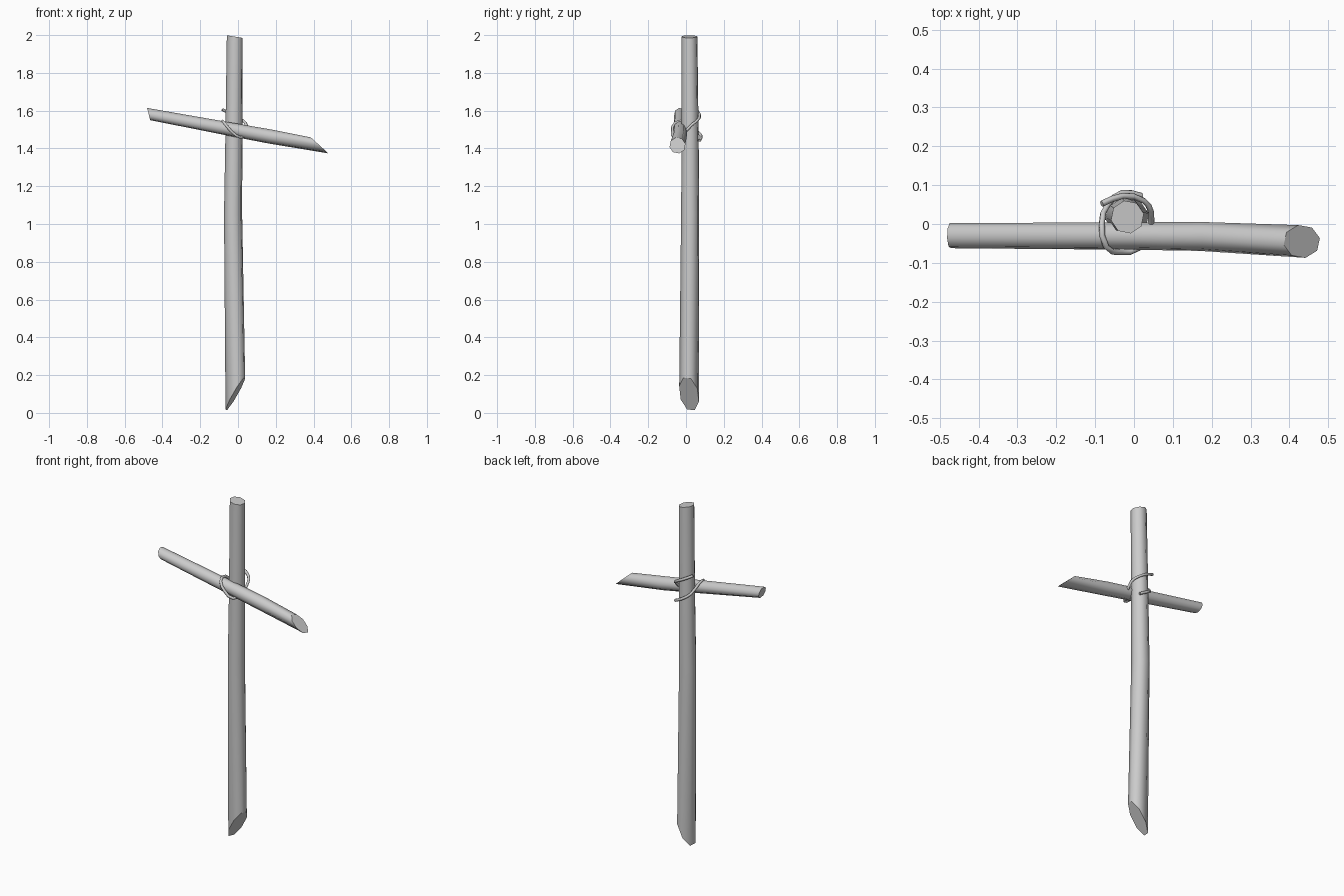
import bpy, bmesh, math
from mathutils import Vector

if "Cube" in bpy.data.objects:
    bpy.data.objects.remove(bpy.data.objects["Cube"])


def stick(name, stations, along_x=False, sides=8, phase=0.0):
    """Loft rings; station = (centre, radius, (slope_a, slope_b)) where slopes tilt the ring."""
    bm = bmesh.new()
    rings = []
    for centre, r, (sa, sb) in stations:
        ring = []
        for i in range(sides):
            t = 2 * math.pi * i / sides + phase
            a, b = r * math.cos(t), r * math.sin(t)
            d = sa * a + sb * b
            off = Vector((d, a, b)) if along_x else Vector((a, b, d))
            ring.append(bm.verts.new(Vector(centre) + off))
        rings.append(ring)
    for lo, hi in zip(rings, rings[1:]):
        for i in range(sides):
            j = (i + 1) % sides
            bm.faces.new((lo[i], lo[j], hi[j], hi[i])).smooth = True
    # flat cut ends with sharp rims
    for ring in (rings[0][::-1], rings[-1]):
        cap = bm.faces.new(ring)
        for e in cap.edges:
            e.smooth = False
    bmesh.ops.recalc_face_normals(bm, faces=bm.faces)
    me = bpy.data.meshes.new(name)
    bm.to_mesh(me)
    bm.free()
    ob = bpy.data.objects.new(name, me)
    bpy.context.collection.objects.link(ob)
    return ob


# Upright stake with a slanted point at the bottom
stick("upright_post", [
    ((-0.014, 0.016, 0.10), 0.053, (1.65, -0.45)),
    ((-0.026, 0.022, 1.05), 0.049, (0, 0)),
    ((-0.022, 0.022, 1.45), 0.046, (0, 0)),
    ((-0.017, 0.018, 1.992), 0.043, (-0.17, 0)),
], phase=0.2)

# Crooked cross bar, cut diagonally at the right end
stick("cross_bar", [
    ((-0.473, -0.030, 1.582), 0.033, (0, -0.25)),
    ((0.0, -0.031, 1.494), 0.036, (0, 0.2)),
    ((0.17, -0.032, 1.463), 0.038, (0, 0.15)),
    ((0.432, -0.045, 1.416), 0.043, (0, -1.1)),
], along_x=True, phase=0.2)

# Single turn of twine binding the two sticks
path = [(-0.083, 0.052, 1.606), (-0.030, 0.072, 1.578), (0.025, 0.060, 1.548),
        (0.044, 0.030, 1.525), (0.035, -0.020, 1.475), (0.012, -0.062, 1.458),
        (-0.035, -0.072, 1.490), (-0.072, -0.058, 1.535), (-0.083, 0.000, 1.540),
        (-0.067, 0.050, 1.495), (-0.030, 0.080, 1.468), (0.020, 0.072, 1.442)]
cu = bpy.data.curves.new("twine_binding", 'CURVE')
cu.dimensions = '3D'
cu.bevel_depth = 0.008
cu.bevel_resolution = 1
cu.use_fill_caps = True
cu.resolution_u = 2
sp = cu.splines.new('BEZIER')
sp.bezier_points.add(len(path) - 1)
for p, co in zip(sp.bezier_points, path):
    p.co = co
    p.handle_left_type = p.handle_right_type = 'AUTO'
bpy.context.collection.objects.link(bpy.data.objects.new("twine_binding", cu))
